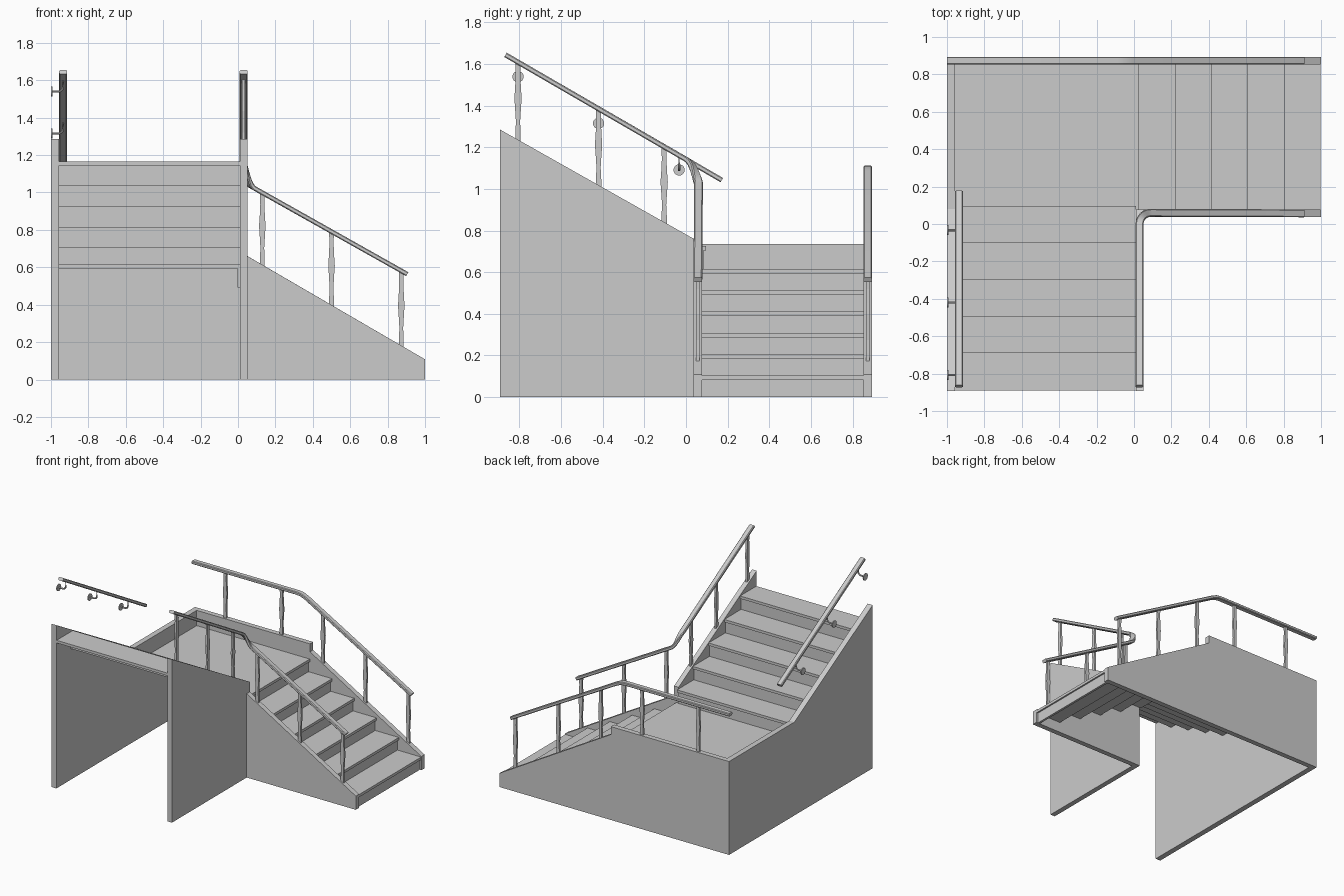
import bpy, bmesh, math
from mathutils import Vector

if "Cube" in bpy.data.objects:
    bpy.data.objects.remove(bpy.data.objects["Cube"])


def finish(name, bm):
    bmesh.ops.recalc_face_normals(bm, faces=bm.faces)
    me = bpy.data.meshes.new(name)
    bm.to_mesh(me)
    bm.free()
    ob = bpy.data.objects.new(name, me)
    bpy.context.collection.objects.link(ob)
    return ob


def prism(name, pts, axis, a, b):
    """Extrude a 2D outline: axis 'x' -> pts are (y, z), axis 'y' -> pts are (x, z)."""
    bm = bmesh.new()
    put = (lambda p, t: (t, p[0], p[1])) if axis == 'x' else (lambda p, t: (p[0], t, p[1]))
    face = bm.faces.new([bm.verts.new(put(p, a)) for p in pts])
    ext = bmesh.ops.extrude_face_region(bm, geom=[face])
    d = Vector(put((0, 0), b - a))
    bmesh.ops.translate(bm, vec=d, verts=[v for v in ext['geom'] if isinstance(v, bmesh.types.BMVert)])
    return finish(name, bm)


def box(name, x0, x1, y0, y1, z0, z1):
    return prism(name, [(x0, z0), (x1, z0), (x1, z1), (x0, z1)], 'y', y0, y1)


def sweep(name, path, section):
    """Sweep a (side, up) section along a 3D path, ends capped square."""
    bm = bmesh.new()
    P = [Vector(p) for p in path]
    rings = []
    for i, p in enumerate(P):
        a = (p - P[i - 1]).normalized() if i else (P[1] - p).normalized()
        b = (P[i + 1] - p).normalized() if i < len(P) - 1 else a
        t = (a + b).normalized()
        side = t.cross(Vector((0, 0, 1)))
        side = side.normalized() if side.length > 1e-4 else Vector((0, 1, 0))
        up = side.cross(t)
        rings.append([bm.verts.new(p + side * s + up * u) for s, u in section])
    n = len(section)
    for r, q in zip(rings, rings[1:]):
        for k in range(n):
            bm.faces.new((r[k], r[(k + 1) % n], q[(k + 1) % n], q[k]))
    bm.faces.new(rings[0])
    bm.faces.new(rings[-1])
    return finish(name, bm)


def smooth(ob):
    bpy.ops.object.select_all(action='DESELECT')
    ob.select_set(True)
    bpy.context.view_layer.objects.active = ob
    bpy.ops.object.shade_smooth_by_angle(angle=math.radians(35))


# Side walls and stringers
prism("left_wall", [(-.893, 0), (.893, 0), (.893, .735), (.08, .735), (-.893, 1.285)], 'x', -1, -.957)
prism("inner_wall", [(-.893, 0), (.077, 0), (.077, .738), (-.893, 1.285)], 'x', .01, .05)
prism("front_stringer", [(.05, 0), (1, 0), (1, .108), (.05, .66)], 'y', .037, .077)
prism("back_wall", [(-.957, 0), (1, 0), (1, .108), (.03, .672), (.03, .735), (-.957, .735)], 'y', .853, .893)

# Lower flight
TH, NOSE = .021, .012
for i in range(6):
    x, z = .998 - .194 * i, .103 + .1024 * i
    low = z - .1024 if i else 0
    box(f"lower_riser_{i+1}", x - NOSE - .018, x - NOSE, .077, .853, low, z - TH)
    if i < 5:
        box(f"lower_tread_{i+1}", x - .194 - NOSE - .018, x, .077, .853, z - TH, z)

# Landing
box("landing", -.957, .028, .077, .853, .615 - TH, .615)

# Upper flight
for j in range(5):
    y, z = .097 - .196 * j, .725 + .11 * j
    box(f"upper_riser_{j+1}", -.957, .01, y - NOSE - .018, y - NOSE, z - .11, z - TH)
    box(f"upper_tread_{j+1}", -.957, .01, max(y - .196 - NOSE - .018, -.89), y, z - TH, z)

# Handrails
W, H, C = .021, .012, .005
RAIL = [(-W, -H + C), (-W + C, -H), (W - C, -H), (W, -H + C),
        (W, H - C), (W - C, H), (-W + C, H), (-W, H - C)]


def upper_z(y):
    return 1.142 - .579 * y


def lower_z(x):
    return 1.072 - .562 * x


bend = []
for k in range(9):
    t = k / 8
    a = math.pi - t * math.pi / 2
    s = t + .08 * math.sin(2 * math.pi * t) * -1
    bend.append((.09 + .06 * math.cos(a), .06 * math.sin(a), 1.142 + (lower_z(.09) - 1.142) * s))
smooth(sweep("inner_handrail", [(.03, -.867, upper_z(-.867))] + bend + [(.905, .057, lower_z(.905))], RAIL))
smooth(sweep("back_handrail", [(-1, .873, 1.1), (-.09, .873, 1.1), (-.05, .873, 1.095),
                               (-.01, .873, lower_z(-.01)), (.905, .873, lower_z(.905))], RAIL))
smooth(sweep("wall_handrail", [(-.935, -.867, upper_z(-.867)), (-.935, .172, upper_z(.172))], RAIL))

# Shaped flat balusters
SHAPE = [(0, .013), (.1, .013), (.25, .010), (.42, .014), (.55, .0175), (.68, .014), (.85, .011), (1, .013)]


def baluster(name, axis, at, across, z0, z1):
    """Stands at position `at` along the rail; z0 and z1 are the base and top heights."""
    pts = [(at + w, z0 + (z1 - z0) * t) for t, w in SHAPE]
    pts += [(at - w, z0 + (z1 - z0) * t) for t, w in reversed(SHAPE)]
    prism(name, pts, axis, across - .008, across + .008)


for i, x in enumerate((.13, .5, .873)):
    base = .66 - .581 * (x - .05) - .01
    baluster(f"front_baluster_{i+1}", 'y', x, .057, base, lower_z(x) - .002)
    baluster(f"back_baluster_{i+1}", 'y', x, .873, base, lower_z(x) - .002)
for i, x in enumerate((-.23, -.72)):
    baluster(f"landing_baluster_{i+1}", 'y', x, .873, .73, 1.095)
for i, y in enumerate((-.105, -.42, -.807)):
    baluster(f"inner_baluster_{i+1}", 'x', y, .03, 1.285 - .565 * (y + .893) - .01, upper_z(y) - .002)

# Wall brackets: round plate plus bent arm
def circle(r, n):
    return [(r * math.cos(2 * math.pi * k / n), r * math.sin(2 * math.pi * k / n)) for k in range(n)]


for i, y in enumerate((-.807, -.42, -.033)):
    top = upper_z(y)
    z = top - .07
    smooth(prism(f"bracket_plate_{i+1}", [(y + a, z + b) for a, b in circle(.027, 20)], 'x', -1, -.993))
    arm = [(-.995, y, z), (-.96, y, z)]
    arm += [(-.96 + .025 * math.sin(a), y, z + .025 - .025 * math.cos(a))
            for a in (math.pi / 8, math.pi / 4, math.pi * 3 / 8, math.pi * .499)]
    smooth(sweep(f"bracket_arm_{i+1}", arm + [(-.935, y, top - .005)], circle(.006, 10)))
